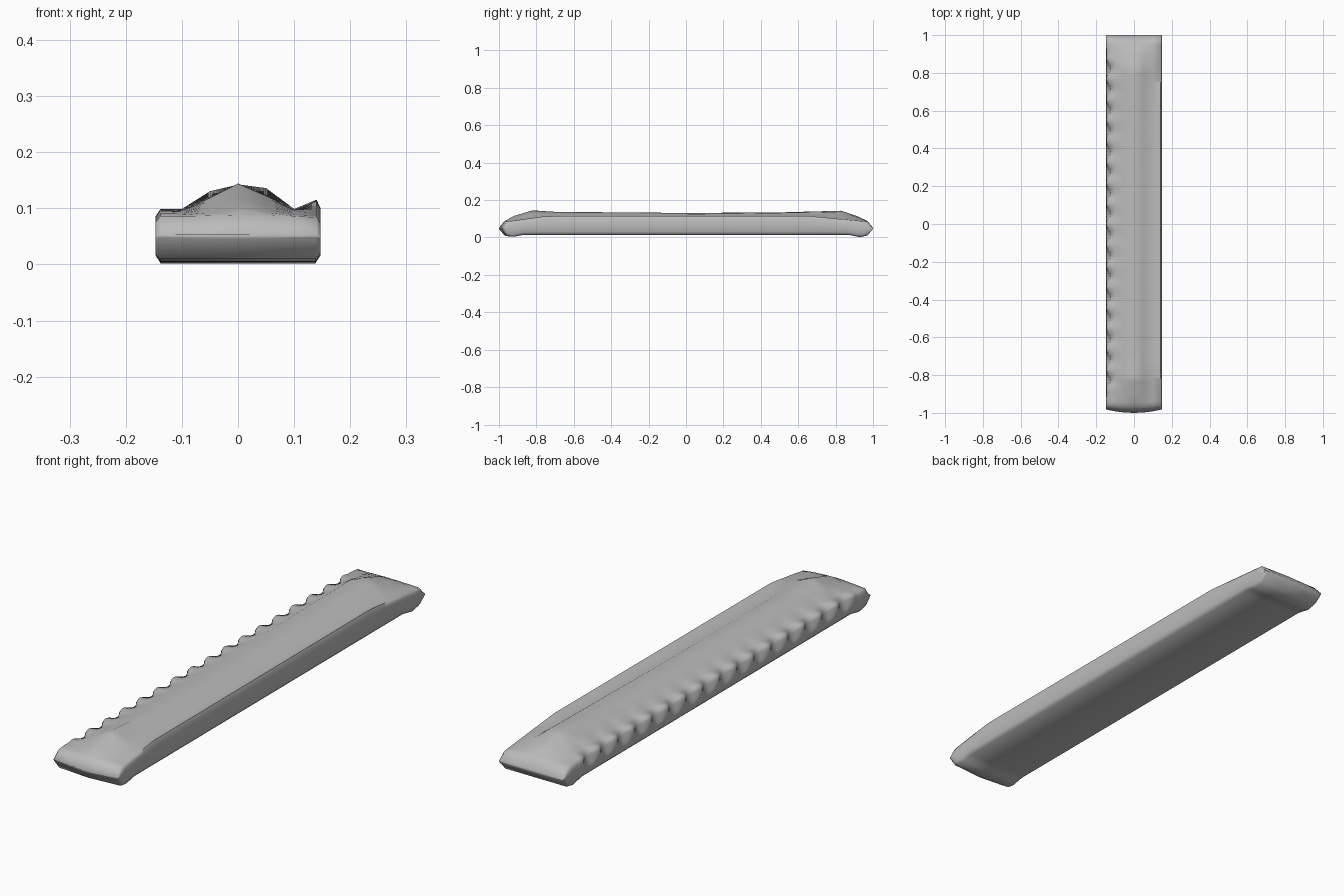
import bpy
import bmesh
import math

default = bpy.data.objects.get("Cube")
if default:
    bpy.data.objects.remove(default, do_unlink=True)

HALF = 0.147
GROOVE = 0.11


def lerp_keys(keys, y):
    """Linear interpolation through (position, value) pairs."""
    if y <= keys[0][0]:
        return keys[0][1]
    for (a, va), (b, vb) in zip(keys, keys[1:]):
        if y <= b:
            return va + (vb - va) * (y - a) / (b - a)
    return keys[-1][1]


# Lengthwise height profiles
ridge = [(-1, .052), (-.97, .088), (-.92, .115), (-.82, .145), (-.7, .137), (0, .131),
         (.5, .134), (.83, .143), (.92, .112), (.97, .088), (1, .052)]
shoulder = [(-1, .052), (-.97, .087), (-.82, .123), (0, .124),
            (.8, .136), (.92, .11), (.97, .087), (1, .052)]
valley = [(-1, .052), (-.97, .086), (-.85, .097), (.85, .099), (.97, .086), (1, .052)]
lip = [(-1, .052), (-.97, .085), (-.75, .115), (.65, .117), (.97, .086), (1, .052)]
base = [(-1, .046), (-.97, .01), (-.93, .002), (-.87, .014),
        (.87, .014), (.93, .002), (.97, .01), (1, .046)]


def section(y):
    """Closed cross-section of the bar at position y."""
    b = lerp_keys(base, y)
    v, s = lerp_keys(valley, y), lerp_keys(shoulder, y)
    r, l = lerp_keys(ridge, y), lerp_keys(lip, y)
    # Scalloped grip along the right edge
    fade = max(0, min(1, (.92 - abs(y)) / .06))
    dip = fade * (.5 - .5 * math.cos(math.tau * y / GROOVE))
    d = .16 * (l - b)
    e = .16 * (v - b)
    points = [
        (-.138, b), (0, b), (.138, b), (HALF, b + d),
        (HALF, (b + l) / 2), (HALF, l - d), (.14, l - .1 * d), (.1, v),
        (.05, s), (0, r), (-.05, s - .15 * max(0, s - v)), (-.1, v),
        (-.138 + .014 * dip, v - .012 * dip),
        (-HALF + .022 * dip, v - e - .012 * dip),
        (-HALF + .006 * dip, (b + v) / 2 - .008 * dip), (-HALF, b + e),
    ]
    # Bowed front end
    bow = .018 * max(0, (-y - .9) / .1)
    return [(x, y + bow * (x / HALF) ** 2, z) for x, z in points]


# Stations: close spacing along the grip, extra loops at the tips
stations = [-1, -.97, -.945] + [-.92 + i * GROOVE / 8 for i in range(134)] + [.93, .95, .97, 1]
bm = bmesh.new()
rings = [[bm.verts.new(p) for p in section(y)] for y in stations]
count = len(rings[0])
for near, far in zip(rings, rings[1:]):
    for i in range(count):
        j = (i + 1) % count
        bm.faces.new((near[i], near[j], far[j], far[i]))
bm.faces.new(rings[0])
bm.faces.new(rings[-1])
bmesh.ops.recalc_face_normals(bm, faces=bm.faces)

mesh = bpy.data.meshes.new("ridged_bar")
bm.to_mesh(mesh)
bm.free()
bar = bpy.data.objects.new("ridged_bar", mesh)
bpy.context.collection.objects.link(bar)

# Plain grey finish
grey = bpy.data.materials.new("plain_grey")
grey.use_nodes = True
colour = (.5, .5, .5, 1)
grey.diffuse_color = colour
grey.node_tree.nodes["Principled BSDF"].inputs["Base Color"].default_value = colour
mesh.materials.append(grey)

bpy.ops.object.select_all(action="DESELECT")
bar.select_set(True)
bpy.context.view_layer.objects.active = bar
bpy.ops.object.shade_smooth_by_angle(angle=math.radians(70))
